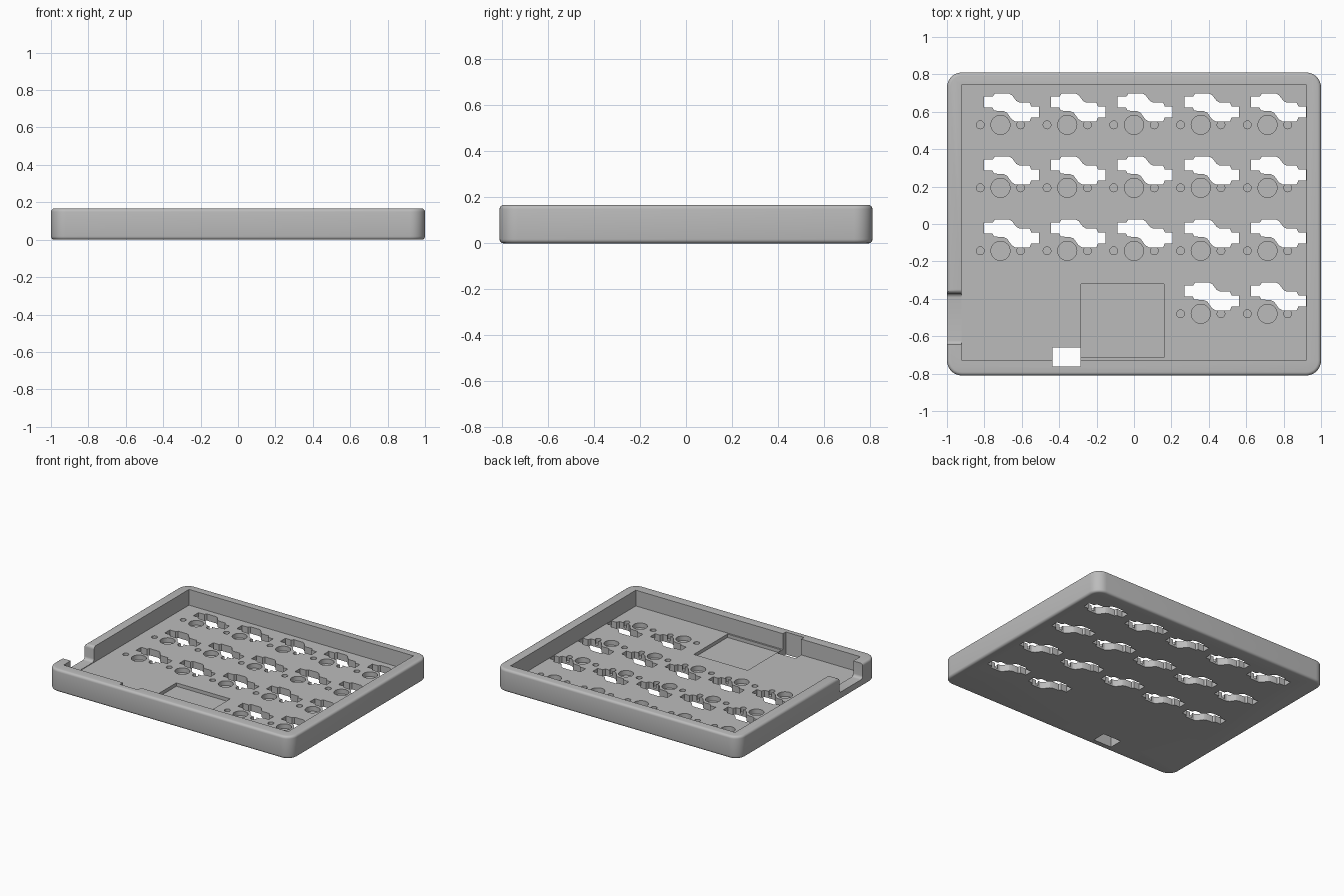
import bpy, bmesh
from math import cos, sin, pi, radians

cube = bpy.data.objects.get("Cube")
if cube:
    bpy.data.objects.remove(cube, do_unlink=True)

HEIGHT, FLOOR = 0.167, 0.05

grey = bpy.data.materials.new("plain_grey")
grey.use_nodes = True
grey.diffuse_color = (0.5, 0.5, 0.5, 1)
grey.node_tree.nodes["Principled BSDF"].inputs["Base Color"].default_value = (0.5, 0.5, 0.5, 1)


def make_object(name, bm):
    bmesh.ops.recalc_face_normals(bm, faces=bm.faces[:])
    mesh = bpy.data.meshes.new(name)
    bm.to_mesh(mesh)
    bm.free()
    mesh.materials.append(grey)
    obj = bpy.data.objects.new(name, mesh)
    bpy.context.collection.objects.link(obj)
    return obj


def prism(bm, points, shift):
    """Extrude a closed loop of 3D points along a vector."""
    face = bm.faces.new([bm.verts.new(p) for p in points])
    out = bmesh.ops.extrude_face_region(bm, geom=[face])
    verts = [v for v in out["geom"] if isinstance(v, bmesh.types.BMVert)]
    bmesh.ops.translate(bm, verts=verts, vec=shift)


def box(bm, x0, x1, y0, y1, z0, z1):
    prism(bm, [(x0, y0, z0), (x1, y0, z0), (x1, y1, z0), (x0, y1, z0)], (0, 0, z1 - z0))


def box_cutter(name, *limits):
    bm = bmesh.new()
    box(bm, *limits)
    return make_object(name, bm)


def arc(cy, cz, r, start, end, steps=6):
    angles = [radians(start + (end - start) * i / steps) for i in range(steps + 1)]
    return [(cy + r * cos(a), cz + r * sin(a)) for a in angles]


# Tray body: rounded corners, then softened top and bottom rims
bm = bmesh.new()
box(bm, -1, 1, -0.81, 0.81, 0, HEIGHT)
upright = [e for e in bm.edges if abs(e.verts[0].co.z - e.verts[1].co.z) > 0.1]
bmesh.ops.bevel(bm, geom=upright, offset=0.08, segments=8, profile=0.5, affect='EDGES')
rims = [e for e in bm.edges if abs(e.verts[0].co.z - e.verts[1].co.z) < 0.001]
bmesh.ops.bevel(bm, geom=rims, offset=0.018, segments=4, profile=0.5, affect='EDGES')
tray = make_object("tray", bm)

# Main cavity, shallow board pocket, and slot through floor and front wall
cutters = [
    box_cutter("cavity_cutter", -0.923, 0.922, -0.728, 0.743, FLOOR, 0.3),
    box_cutter("pocket_cutter", -0.283, 0.16, -0.715, -0.32, 0.025, 0.1),
    box_cutter("slot_cutter", -0.437, -0.287, -0.762, -0.66, -0.1, 0.3),
]

# Cable notch in the left-hand wall, with an S-shaped ramp on one end
low, r = 0.055, 0.022
profile = [(-0.645, 0.3)] + arc(-0.645 + r, low + r, r, 180, 270)
profile += arc(-0.393, low + r, r, 270, 360)
profile += arc(-0.371 + r, HEIGHT - r, r, 180, 90) + [(-0.349, 0.3)]
bm = bmesh.new()
prism(bm, [(-1.1, y, z) for y, z in profile], (0.2, 0, 0))
cutters.append(make_object("notch_cutter", bm))

# Switch positions: three full rows of five, and two in the front row
positions = [(-0.714 + 0.357 * col, 0.53 - 0.3367 * row)
             for row in range(4) for col in range(5) if row < 3 or col > 2]

# Stepped socket openings, right through the floor
outline = [(-0.088, 0.152), (-0.04, 0.152), (-0.03, 0.168), (0.045, 0.168),
           (0.062, 0.158), (0.085, 0.128), (0.1, 0.12), (0.155, 0.12),
           (0.165, 0.098), (0.205, 0.098), (0.205, 0.04), (0.165, 0.04),
           (0.155, 0.018), (0.08, 0.018), (0.06, 0.03), (0.035, 0.065),
           (0.015, 0.074), (-0.034, 0.076), (-0.042, 0.092), (-0.088, 0.092)]
bm = bmesh.new()
for x, y in positions:
    prism(bm, [(x + dx, y + dy, -0.1) for dx, dy in outline], (0, 0, 0.22))
cutters.append(make_object("socket_cutter", bm))

# Blind round holes for the switch posts
bm = bmesh.new()
for x, y in positions:
    for dx, radius, sides in ((0, 0.051, 32), (-0.108, 0.021, 16), (0.108, 0.021, 16)):
        ring = [(x + dx + radius * cos(2 * pi * i / sides),
                 y + radius * sin(2 * pi * i / sides), 0.015) for i in range(sides)]
        prism(bm, ring, (0, 0, 0.1))
cutters.append(make_object("post_hole_cutter", bm))

# Cut everything out of the tray
bpy.ops.object.select_all(action='DESELECT')
bpy.context.view_layer.objects.active = tray
tray.select_set(True)
for cutter in cutters:
    cutter.hide_render = True
    mod = tray.modifiers.new(cutter.name, 'BOOLEAN')
    mod.operation = 'DIFFERENCE'
    mod.solver = 'EXACT'
    mod.object = cutter
    bpy.ops.object.modifier_apply(modifier=mod.name)
    bpy.data.objects.remove(cutter, do_unlink=True)

bpy.ops.object.shade_smooth_by_angle(angle=radians(30))
